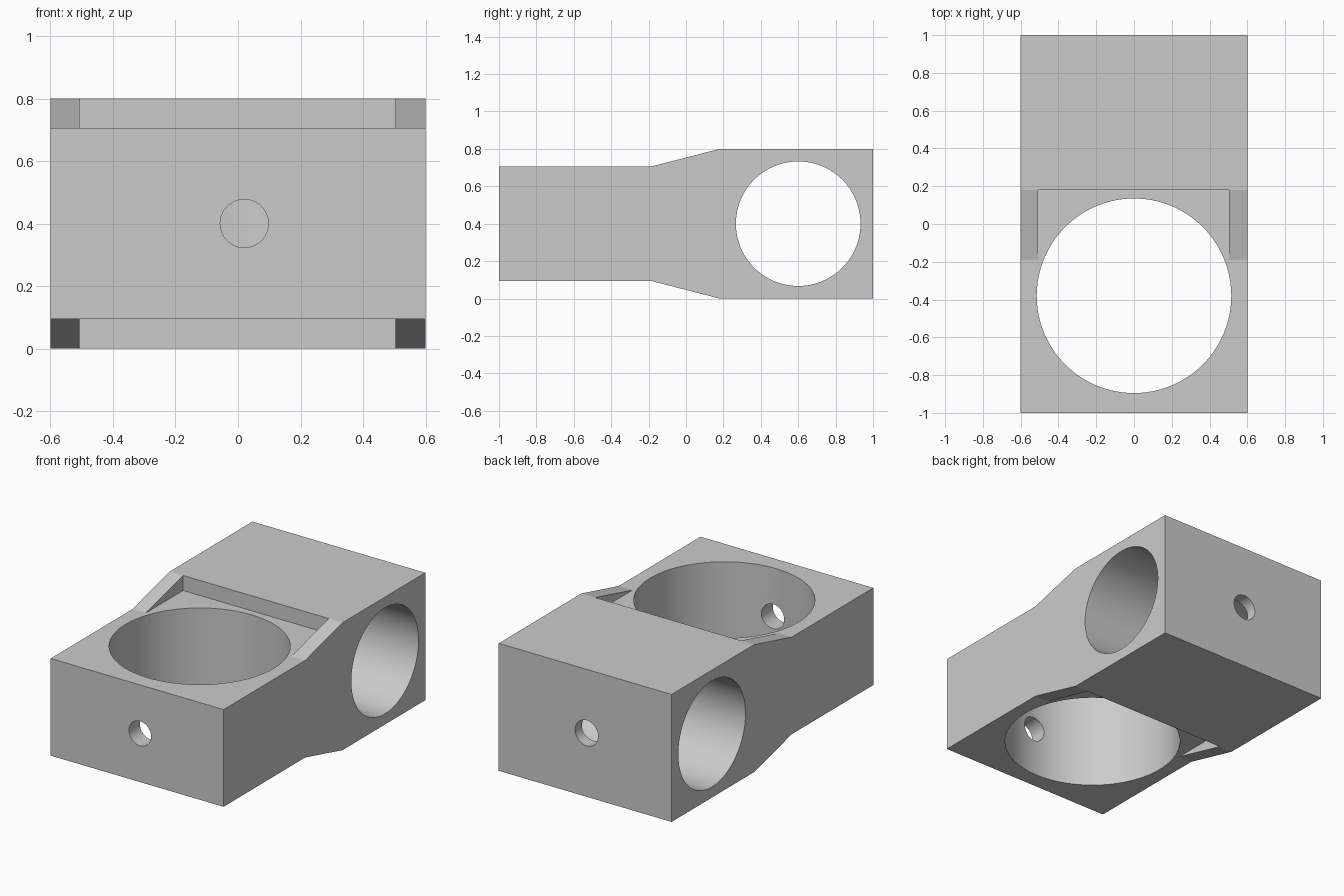
import bpy, bmesh
from math import radians, pi
from mathutils import Matrix, Vector

cube = bpy.data.objects.get("Cube")
if cube:
    bpy.data.objects.remove(cube, do_unlink=True)

HEIGHT, HALF_WIDTH = 0.8, 0.6
STEP = 0.095                      # how far the front block sits in from the rear block
RAMP_START, RAMP_END = -0.19, 0.18

grey = bpy.data.materials.new("Plain Grey")
grey.use_nodes = True
colour = (0.6, 0.6, 0.6, 1)
grey.diffuse_color = colour
grey.node_tree.nodes["Principled BSDF"].inputs["Base Color"].default_value = colour


def add_object(name, bm):
    bmesh.ops.recalc_face_normals(bm, faces=bm.faces)
    mesh = bpy.data.meshes.new(name)
    bm.to_mesh(mesh)
    bm.free()
    mesh.materials.append(grey)
    obj = bpy.data.objects.new(name, mesh)
    bpy.context.collection.objects.link(obj)
    return obj


def add_box(name, low, high):
    bm = bmesh.new()
    low, high = Vector(low), Vector(high)
    bmesh.ops.create_cube(bm, size=1, matrix=Matrix.Translation((low + high) / 2)
                          @ Matrix.Diagonal((*(high - low), 1)))
    return add_object(name, bm)


def add_bore(name, centre, radius, length, axis, sides):
    turn = {"X": Matrix.Rotation(pi / 2, 4, "Y"),
            "Y": Matrix.Rotation(pi / 2, 4, "X"),
            "Z": Matrix.Identity(4)}[axis]
    bm = bmesh.new()
    bmesh.ops.create_cone(bm, cap_ends=True, segments=sides, radius1=radius,
                          radius2=radius, depth=length,
                          matrix=Matrix.Translation(centre) @ turn)
    return add_object(name, bm)


# Housing: stepped side profile swept across the width
upper = [(1, HEIGHT), (RAMP_END, HEIGHT), (RAMP_START, HEIGHT - STEP), (-1, HEIGHT - STEP)]
profile = upper + [(y, HEIGHT - z) for y, z in reversed(upper)]
bm = bmesh.new()
side = bm.faces.new([bm.verts.new((-HALF_WIDTH, y, z)) for y, z in profile])
swept = bmesh.ops.extrude_face_region(bm, geom=[side])["geom"]
bmesh.ops.translate(bm, vec=(2 * HALF_WIDTH, 0, 0),
                    verts=[v for v in swept if isinstance(v, bmesh.types.BMVert)])
housing = add_object("housing", bm)

# Cutters: large upright bore, cross bore, two small holes, ramp pockets
floor = HEIGHT - STEP + 0.0005
cutters = [
    add_bore("upright_bore", (0, -0.38, 0.4), 0.515, 2, "Z", 128),
    add_bore("cross_bore", (0, 0.6, 0.4), 0.333, 2, "X", 128),
    add_bore("front_hole", (0.02, -0.9, 0.4), 0.077, 0.5, "Y", 48),
    add_bore("rear_hole", (-0.01, 0.95, 0.4), 0.08, 0.4, "Y", 48),
    add_box("top_pocket", (-0.507, -0.3, floor), (0.504, RAMP_END, 1)),
    add_box("bottom_pocket", (-0.507, -0.3, -0.2), (0.504, RAMP_END, HEIGHT - floor)),
]

bpy.ops.object.select_all(action="DESELECT")
housing.select_set(True)
bpy.context.view_layer.objects.active = housing
for cutter in cutters:
    cutter.hide_render = True
    cut = housing.modifiers.new(cutter.name, "BOOLEAN")
    cut.operation = "DIFFERENCE"
    cut.solver = "EXACT"
    cut.object = cutter
    bpy.ops.object.modifier_apply(modifier=cut.name)
    bpy.data.objects.remove(cutter, do_unlink=True)

# Round bores shade smoothly, all flat faces stay crisp
bpy.ops.object.shade_smooth_by_angle(angle=radians(10))
